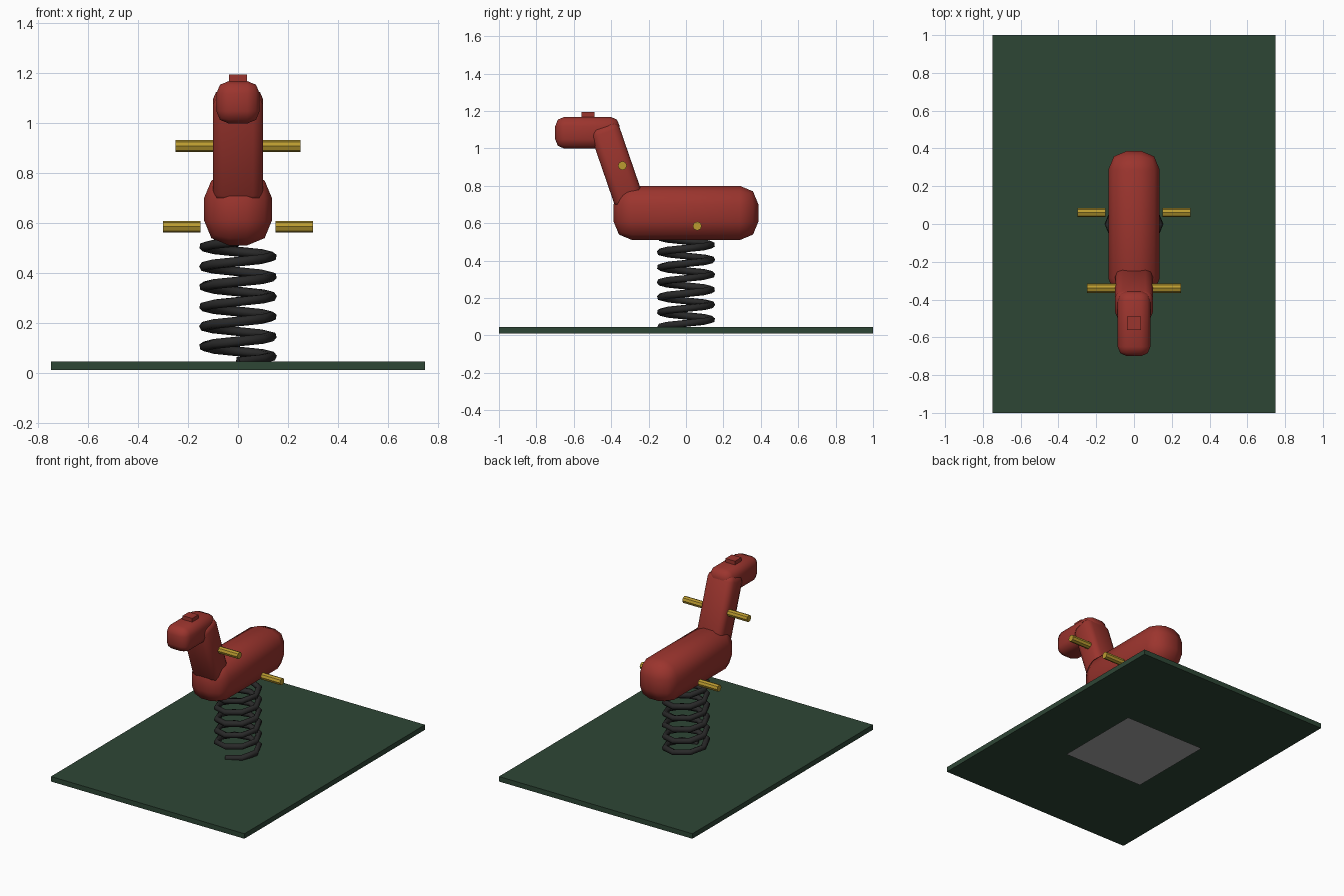
import bpy
import math
from mathutils import Vector

cube = bpy.data.objects.get("Cube")
if cube:
    bpy.data.objects.remove(cube, do_unlink=True)


def material(name, rgb):
    m = bpy.data.materials.new(name)
    m.use_nodes = True
    m.diffuse_color = (*rgb, 1)
    m.node_tree.nodes["Principled BSDF"].inputs["Base Color"].default_value = (*rgb, 1)
    return m


RED = material("red paint", (0.33, 0.035, 0.027))
GREEN = material("green rubber", (0.027, 0.061, 0.036))
YELLOW = material("yellow plastic", (0.50, 0.33, 0.03))
BLACK = material("black steel", (0.022, 0.022, 0.022))
GREY = material("grey concrete", (0.38, 0.38, 0.38))


def finish(name, mat):
    ob = bpy.context.object
    ob.name = name
    ob.data.materials.append(mat)
    return ob


def box(name, mat, center, size, bevel=0.0, tilt=0.0):
    bpy.ops.mesh.primitive_cube_add(size=1, location=center)
    ob = finish(name, mat)
    ob.scale = size
    bpy.ops.object.transform_apply(location=False, rotation=False, scale=True)
    ob.rotation_euler.x = tilt
    if bevel:
        mod = ob.modifiers.new("rounding", "BEVEL")
        mod.width = bevel
        mod.segments = 2
        bpy.ops.object.modifier_apply(modifier=mod.name)
        bpy.ops.object.shade_smooth_by_angle(angle=math.radians(50))
    return ob


def bar(name, x0, x1, y, z):
    bpy.ops.mesh.primitive_cylinder_add(
        vertices=8, radius=0.024, depth=abs(x1 - x0),
        location=((x0 + x1) / 2, y, z), rotation=(0, math.pi / 2, 0))
    return finish(name, YELLOW)


# Ground mat and the footing under it
box("ground_mat", GREEN, (0, 0, 0.0275), (1.5, 2, 0.035))
bpy.ops.mesh.primitive_plane_add(size=0.625)
finish("footing", GREY)

# Coil spring: eight straight runs per turn
turns, sides, radius, pitch = 6, 8, 0.136, 0.08
path = bpy.data.curves.new("spring", "CURVE")
path.dimensions = "3D"
path.bevel_depth = 0.02
path.bevel_resolution = 1
path.use_fill_caps = True
spline = path.splines.new("POLY")
spline.points.add(turns * sides)
for i, p in enumerate(spline.points):
    a = 2 * math.pi * i / sides - math.pi / 2
    p.co = (radius * math.cos(a), radius * math.sin(a), 0.045 + pitch * i / sides, 1)
spring = bpy.data.objects.new("spring", path)
bpy.context.collection.objects.link(spring)
path.materials.append(BLACK)

# Animal: body, leaning neck, head and crest
box("body", RED, (0, 0, 0.655), (0.272, 0.775, 0.29), 0.1)
box("neck", RED, (0, -0.37, 0.91), (0.2, 0.16, 0.45), 0.04, math.radians(19))
box("head", RED, (0, -0.527, 1.084), (0.174, 0.345, 0.17), 0.05)
box("crest", RED, (0, -0.525, 1.175), (0.074, 0.07, 0.04))

# Handlebar through the neck and a footrest on each side
bar("handlebar", -0.25, 0.25, -0.34, 0.908)
for side, s in (("left", 1), ("right", -1)):
    bar(side + "_footrest", s * 0.15, s * 0.3, 0.06, 0.585)
